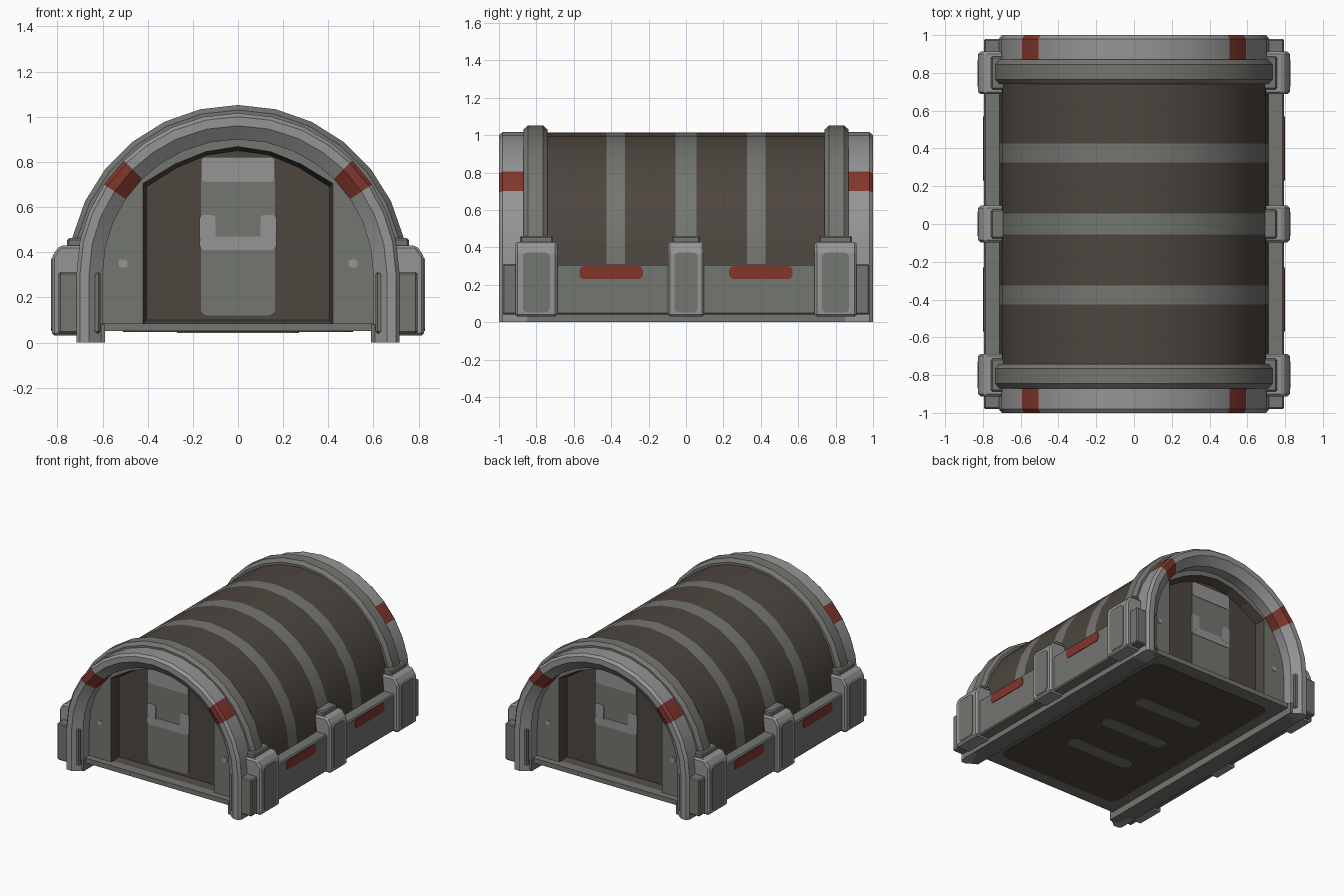
import bpy, bmesh, math
from mathutils import Vector

if "Cube" in bpy.data.objects:
    bpy.data.objects.remove(bpy.data.objects["Cube"])

CZ = 0.30  # height of the arch centre


def material(name, rgb):
    m = bpy.data.materials.new(name)
    m.diffuse_color = (*rgb, 1)
    m.use_nodes = True
    m.node_tree.nodes["Principled BSDF"].inputs["Base Color"].default_value = m.diffuse_color
    return m


BROWN = material("dark brown", (0.074, 0.061, 0.050))
GREY = material("mid grey", (0.175, 0.180, 0.162))
LIGHT = material("light grey", (0.30, 0.30, 0.30))
RED = material("faded red", (0.22, 0.037, 0.026))


def finish(name, bm, mats, smooth=False, bevel=0):
    bmesh.ops.recalc_face_normals(bm, faces=bm.faces[:])
    me = bpy.data.meshes.new(name)
    bm.to_mesh(me)
    bm.free()
    for m in mats:
        me.materials.append(m)
    if smooth:
        me.shade_smooth()
        me.set_sharp_from_angle(angle=math.radians(28))
    ob = bpy.data.objects.new(name, me)
    bpy.context.collection.objects.link(ob)
    if bevel:
        mod = ob.modifiers.new("bevel", "BEVEL")
        mod.width, mod.segments = bevel, 1
    return ob


def prism(name, pts, offset, mat, bevel=0):
    """Closed outline of 3D points pushed along an offset."""
    bm = bmesh.new()
    a = [bm.verts.new(p) for p in pts]
    b = [bm.verts.new(Vector(p) + Vector(offset)) for p in pts]
    bm.faces.new(a)
    bm.faces.new(b)
    for i in range(len(a)):
        j = (i + 1) % len(a)
        bm.faces.new((a[i], a[j], b[j], b[i]))
    return finish(name, bm, [mat], bevel=bevel)


def box(name, x, y, z, mat, bevel=0):
    pts = [(x[0], y[0], z[0]), (x[1], y[0], z[0]), (x[1], y[1], z[0]), (x[0], y[1], z[0])]
    return prism(name, pts, (0, 0, z[1] - z[0]), mat, bevel)


def plate(name, centre, u, v, normal, w, h, r, mat, t=0.005):
    """Thin rounded rectangle lying on a surface."""
    c, u, v, n = Vector(centre), Vector(u), Vector(v), Vector(normal)
    pts = []
    for k, (sx, sy) in enumerate([(1, 1), (-1, 1), (-1, -1), (1, -1)]):
        for i in range(4):
            a = math.radians(90 * k + 30 * i)
            pts.append(c + u * (sx * (w / 2 - r) + r * math.cos(a))
                       + v * (sy * (h / 2 - r) + r * math.sin(a)) - n * 0.001)
    return prism(name, pts, n * t, mat)


def sweep(name, section, angles, foot, mats, rule, smooth=True):
    """Closed (y, radius) section carried over an arch with straight legs."""
    bm = bmesh.new()
    full = [-a for a in reversed(angles[1:])] + angles
    rings = []
    for a in [None] + full + [None]:
        ring = []
        for y, r in section:
            if a is None:
                p = ((-r if not rings else r), y, foot)
            else:
                t = math.radians(a)
                p = (r * math.sin(t), y, CZ + r * math.cos(t))
            ring.append(bm.verts.new(p))
        rings.append(ring)
    bm.faces.new(rings[0])
    bm.faces.new(rings[-1])
    n = len(section)
    for A, B in zip(rings, rings[1:]):
        for i in range(n):
            j = (i + 1) % n
            f = bm.faces.new((A[i], A[j], B[j], B[i]))
            f.material_index = rule(f.calc_center_median())
    return finish(name, bm, mats, smooth)


def arch_angle(c):
    return abs(math.degrees(math.atan2(c.x, c.z - CZ)))


EVEN = [90 * i / 7 for i in range(8)]

# Barrel roof with three bands
ys = [-0.80, -0.425, -0.325, -0.055, 0.055, 0.325, 0.425, 0.80]
sweep("barrel_roof", [(y, 0.713) for y in ys] + [(0.80, 0.66), (-0.80, 0.66)], EVEN, 0.2,
      [BROWN, GREY],
      lambda c: int(any(abs(c.y - b) < 0.04 for b in (-0.375, 0, 0.375))))

# Door opening and end wall outlines (right half, bottom to top)
OUTER = [(0.63, 0.05), (0.63, 0.35), (0.50, 0.68), (0.32, 0.84), (0.16, 0.905), (0, 0.925)]
OPEN = [(0.42, 0.08), (0.42, 0.40), (0.42, 0.705), (0.28, 0.79), (0.145, 0.845), (0, 0.868)]
DOOR = [(0.405, 0.10), (0.405, 0.40), (0.405, 0.69), (0.27, 0.775), (0.14, 0.83), (0, 0.85)]


def loop(half):
    return half + [(-x, z) for x, z in reversed(half[:-1])]


for s, end in ((-1, "front"), (1, "back")):
    # Raised rib and thick end arch
    rib = [(0.74, 0.69), (0.74, 0.73), (0.765, 0.752), (0.845, 0.752), (0.87, 0.73), (0.87, 0.69)]
    sweep(end + "_rib", [(s * y, r) for y, r in rib], EVEN, 0.2, [GREY], lambda c: 0)
    arch = [(0.85, 0.60), (0.85, 0.716), (0.98, 0.716), (1.0, 0.70), (1.0, 0.66), (0.955, 0.60)]
    sweep(end + "_arch", [(s * y, r) for y, r in arch], [0, 12, 24, 35, 45, 56, 67, 78, 90], 0,
          [LIGHT, RED], lambda c: int(45 < arch_angle(c) < 56))

    # End wall with recessed door
    bm = bmesh.new()
    rings = [[bm.verts.new((x, s * y, z)) for x, z in loop(h)]
             for h, y in ((OUTER, 0.88), (OPEN, 0.88), (DOOR, 0.81))]
    for k in range(2):
        for i in range(len(rings[0])):
            j = (i + 1) % len(rings[0])
            f = bm.faces.new((rings[k][i], rings[k][j], rings[k + 1][j], rings[k + 1][i]))
            f.material_index = k
    bm.faces.new(rings[2]).material_index = 1
    finish(end + "_wall", bm, [GREY, BROWN])

    # Door panel, window bar and handle bracket
    def on_wall(name, x, z, w, h, r, mat, y=0.81, t=0.005):
        plate(end + name, (x, s * y, z), (1, 0, 0), (0, 0, 1), (0, s, 0), w, h, r, mat, t)

    on_wall("_door_panel", 0, 0.47, 0.33, 0.70, 0.03, GREY)
    on_wall("_door_top_band", 0, 0.767, 0.33, 0.11, 0.02, LIGHT, t=0.008)
    on_wall("_door_bracket_bar", 0, 0.44, 0.34, 0.06, 0.02, LIGHT, t=0.008)
    for m in (-1, 1):
        on_wall("_door_bracket_post", m * 0.135, 0.505, 0.07, 0.12, 0.015, LIGHT, t=0.0085)
        on_wall("_wall_bolt", m * 0.51, 0.35, 0.04, 0.035, 0.012, LIGHT, y=0.88)

# Floor slab with underside panel and bars
box("floor", (-0.65, 0.65), (-0.93, 0.93), (0.05, 0.085), GREY)
plate("underside_panel", (0, 0, 0.05), (1, 0, 0), (0, 1, 0), (0, 0, -1),
      1.02, 1.66, 0.07, BROWN)
for y in (-0.36, 0, 0.36):
    plate("underside_bar", (0, y, 0.05), (1, 0, 0), (0, 1, 0), (0, 0, -1),
          0.54, 0.10, 0.045, GREY, 0.009)

for m, side in ((-1, "left"), (1, "right")):
    # Skid and low side wall
    box(side + "_skid", (m * 0.59, m * 0.716), (-0.96, 0.96), (0, 0.08), GREY)
    box(side + "_side_wall", (m * 0.61, m * 0.795), (-0.98, 0.98), (0.04, 0.312), GREY, 0.008)
    for y in (-0.40, 0.40):
        plate(side + "_red_marker", (m * 0.795, y, 0.265), (0, 1, 0), (0, 0, 1), (m, 0, 0),
              0.34, 0.07, 0.025, RED)
    # Buttresses with caps and inset panels
    for y, w in ((-0.80, 0.225), (0, 0.195), (0.80, 0.225)):
        prof = [(0.66, 0.03), (0.825, 0.03), (0.825, 0.38), (0.79, 0.43), (0.66, 0.43)]
        prism(side + "_buttress", [(m * x, y - w / 2, z) for x, z in prof], (0, w, 0), LIGHT, 0.012)
        box(side + "_buttress_cap", (m * 0.64, m * 0.757), (y - w * 0.39, y + w * 0.39),
            (0.42, 0.462), GREY, 0.008)
        plate(side + "_buttress_panel", (m * 0.825, y, 0.212), (0, 1, 0), (0, 0, 1), (m, 0, 0),
              w * 0.64, 0.32, 0.025, GREY)
